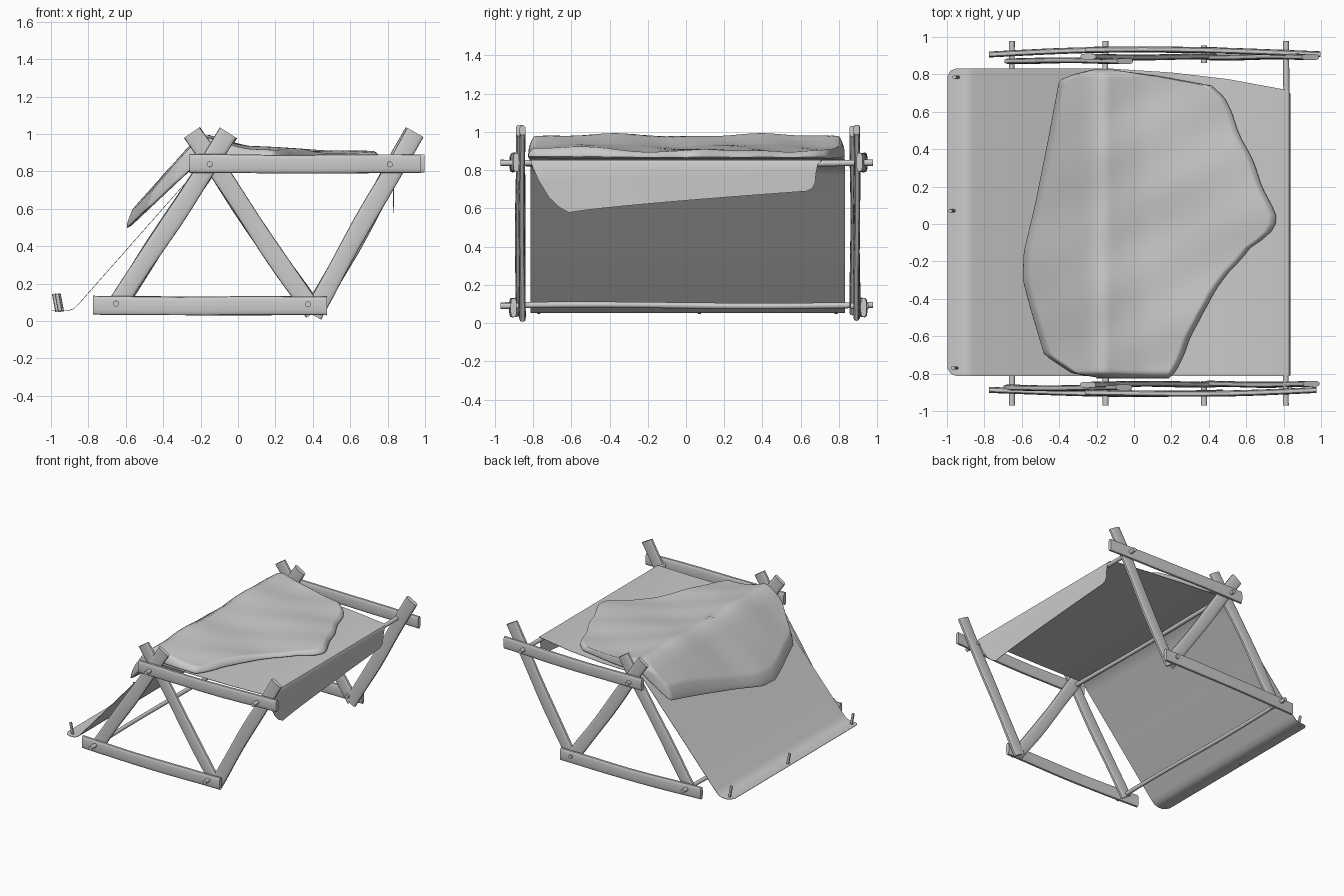
import bpy, bmesh, math, random
from mathutils import Vector

random.seed(4)
if "Cube" in bpy.data.objects:
    bpy.data.objects.remove(bpy.data.objects["Cube"])

GREY = (0.6, 0.6, 0.6, 1)
mat = bpy.data.materials.new("plain grey")
mat.use_nodes = True
mat.diffuse_color = GREY
mat.node_tree.nodes["Principled BSDF"].inputs["Base Color"].default_value = GREY


def finish(name, bm, angle=40):
    bmesh.ops.recalc_face_normals(bm, faces=bm.faces)
    mesh = bpy.data.meshes.new(name)
    bm.to_mesh(mesh)
    bm.free()
    mesh.materials.append(mat)
    ob = bpy.data.objects.new(name, mesh)
    bpy.context.collection.objects.link(ob)
    bpy.ops.object.select_all(action='DESELECT')
    ob.select_set(True)
    bpy.context.view_layer.objects.active = ob
    bpy.ops.object.shade_smooth_by_angle(angle=math.radians(angle))


def skin(bm, rows, closed=False):
    """Bridge neighbouring rows of vertices with quads."""
    for a, b in zip(rows, rows[1:]):
        n = len(a)
        for i in range(n if closed else n - 1):
            j = (i + 1) % n
            bm.faces.new((a[i], a[j], b[j], b[i]))


def blunt(v, power):
    return math.copysign(abs(v) ** power, v)


def pole(name, start, end, wide, thin, wobble=0.004, rings=9, sides=16, bow=0, power=1):
    """Slightly crooked branch with cut ends; a low power squares its section."""
    bm = bmesh.new()
    a, b = Vector(start), Vector(end)
    axis = (b - a).normalized()
    ref = Vector((0, 1, 0)) if abs(axis.y) < 0.9 else Vector((1, 0, 0))
    side = axis.cross(ref).normalized()
    flat = side.cross(axis)
    p, q = random.uniform(0, 6), random.uniform(0, 6)
    rows = []
    for k in range(rings):
        t = k / (rings - 1)
        c = a.lerp(b, t) + Vector((0, bow * math.sin(math.pi * t), 0))
        c += side * wobble * math.sin(7 * t + p) + flat * wobble * 0.7 * math.sin(6 * t + q)
        s = 1 + 8 * wobble * math.sin(11 * t + q)
        rows.append([bm.verts.new(c + side * wide * s * blunt(math.cos(w), power)
                                  + flat * thin * s * blunt(math.sin(w), power))
                     for w in (math.tau * i / sides for i in range(sides))])
    skin(bm, rows, closed=True)
    bm.faces.new(rows[0])
    bm.faces.new(rows[-1])
    finish(name, bm)


def lookup(points, x):
    """Linear interpolation through (x, value) pairs."""
    for (x0, v0), (x1, v1) in zip(points, points[1:]):
        if x <= x1:
            return v0 + (v1 - v0) * max(0, x - x0) / (x1 - x0)
    return points[-1][1]


def soft_lookup(points, x, reach=0.03):
    """Lookup with rounded corners."""
    return sum(lookup(points, x + reach * k / 3) for k in range(-3, 4)) / 7


# Side frames: two rails outside, three crossing legs inside
for label, y_end, y_mid, y_rear, y_other, out, tip in (
        ("front", -0.888, -0.902, -0.876, -0.857, -1, 0.975),
        ("back", 0.907, 0.93, 0.873, 0.893, 1, 0.997)):
    rail = dict(wide=0.05, thin=0.016, wobble=0.002, bow=0.012 * out, power=0.65)
    leg = dict(wide=0.051, thin=0.016, power=0.65)
    pole(label + "_top_rail", (-0.26, y_mid, 0.84), (tip, y_end, 0.84), **rail)
    pole(label + "_bottom_rail", (-0.775, y_end, 0.083), (0.475, y_mid, 0.08), **rail)
    pole(label + "_rear_leg", (-0.655, y_rear, 0.07), (-0.05, y_rear, 1.005), **leg)
    pole(label + "_middle_leg", (0.405, y_other, 0.045), (-0.247, y_other, 1.007), **leg)
    pole(label + "_fore_leg", (0.395, y_other, 0.035), (0.945, y_other, 1.01), **leg)
    inner, outer = (-0.84, -0.97) if out < 0 else (0.86, 0.955)
    pole(label + "_joint_peg", (0.375, inner, 0.09), (0.375, outer, 0.09), 0.016, 0.016, 0, 3)

# Cross rods holding the frames apart
for name, x, z in (("ridge_rod", -0.153, 0.835), ("fore_rod", 0.814, 0.835), ("ground_rod", -0.655, 0.093)):
    pole(name, (x, -0.97, z), (x, 0.978, z), 0.016, 0.016, 0.004, 12, 12)

# Cloth sheet: x, z, near edge, far edge along its length
bm = bmesh.new()
COLS = 30
profile = [(-0.998, 0.06, -0.77, 0.79), (-0.98, 0.058, -0.8, 0.82), (-0.95, 0.055, -0.812, 0.832),
           (-0.91, 0.056, -0.812, 0.832), (-0.88, 0.066, -0.812, 0.832), (-0.85, 0.095, -0.812, 0.832),
           (-0.55, 0.435, -0.812, 0.832), (-0.25, 0.775, -0.812, 0.832), (-0.19, 0.84, -0.812, 0.832),
           (-0.14, 0.857, -0.812, 0.832), (0.2, 0.852, -0.812, 0.81), (0.5, 0.852, -0.812, 0.775),
           (0.8, 0.858, -0.812, 0.72), (0.83, 0.852, -0.812, 0.71), (0.838, 0.835, -0.81, 0.69)]
rows = [[bm.verts.new((x, y0 + (y1 - y0) * i / COLS, z)) for i in range(COLS + 1)]
        for x, z, y0, y1 in profile]
# Hanging flap with a slanted hem
for s, y0, y1 in ((0.35, -0.77, 0.68), (0.7, -0.715, 0.675), (0.9, -0.66, 0.66), (1, -0.61, 0.63)):
    row = []
    for i in range(COLS + 1):
        t = i / COLS
        hem = 0.578 + 0.112 * t ** 0.8
        row.append(bm.verts.new((0.838 - 0.006 * s, y0 + (y1 - y0) * t, 0.835 - s * (0.835 - hem))))
    rows.append(row)
skin(bm, rows)
bmesh.ops.recalc_face_normals(bm, faces=bm.faces)
bmesh.ops.solidify(bm, geom=bm.faces[:], thickness=0.003)
finish("cloth_sheet", bm, 50)

# Pegs pinning the sheet to the ground
for i, (x, y) in enumerate(((-0.942, 0.785), (-0.965, 0.07), (-0.95, -0.77))):
    pole("ground_peg_%d" % (i + 1), (x, y, 0.05), (x - 0.018, y, 0.145), 0.012, 0.009, 0, 3, 8)

# Animal hide draped over the ridge: outline as x limits along y
rear_edge = [(-0.82, -0.2), (-0.8, -0.33), (-0.7, -0.48), (-0.45, -0.555), (-0.3, -0.595), (-0.15, -0.59),
             (0.1, -0.53), (0.45, -0.46), (0.77, -0.4), (0.805, -0.31), (0.83, -0.2)]
fore_edge = [(-0.82, 0.19), (-0.8, 0.21), (-0.67, 0.28), (-0.48, 0.36), (-0.25, 0.51), (-0.12, 0.63),
             (-0.06, 0.73), (0.02, 0.765), (0.08, 0.74), (0.25, 0.67), (0.5, 0.56), (0.68, 0.48),
             (0.74, 0.42), (0.79, 0.15), (0.83, -0.15)]
top_line = [(-0.64, 0.505), (-0.58, 0.57), (-0.4, 0.775), (-0.25, 0.94), (-0.17, 0.992), (-0.08, 0.96),
            (0.05, 0.93), (0.4, 0.908), (0.77, 0.898)]
under_line = [(-0.64, 0.44), (-0.59, 0.49), (-0.25, 0.81), (-0.17, 0.864), (0.77, 0.86)]

bm = bmesh.new()
NY, NX = 60, 60
top_rows, under_rows = [], []
for j in range(NY + 1):
    y = 0.0025 - 0.8275 * math.cos(math.pi * j / NY)
    x0, x1 = lookup(rear_edge, y), lookup(fore_edge, y)
    x1 += 0.006 * math.sin(23 * y)
    top, under = [], []
    for i in range(NX + 1):
        t = 0.5 - 0.5 * math.cos(math.pi * i / NX)
        x = x0 + (x1 - x0) * t
        gap = min(x - x0, x1 - x, y + 0.825, 0.83 - y)
        swell = min(1, max(0, gap) / 0.03) ** 0.5
        low = soft_lookup(under_line, x)
        high = soft_lookup(top_line, x) + 0.007 * math.cos(8 * y + 3 * x - 2.8)
        high += 0.003 * math.sin(17 * y - 9 * x)
        mid = low + (high - low) * 0.2
        rim = i in (0, NX) or j in (0, NY)
        v = bm.verts.new((x, y, mid + (high - mid) * swell))
        top.append(v)
        under.append(v if rim else bm.verts.new((x, y, mid + (low - mid) * swell)))
    top_rows.append(top)
    under_rows.append(under)
skin(bm, top_rows)
skin(bm, under_rows)
finish("draped_hide", bm, 70)
